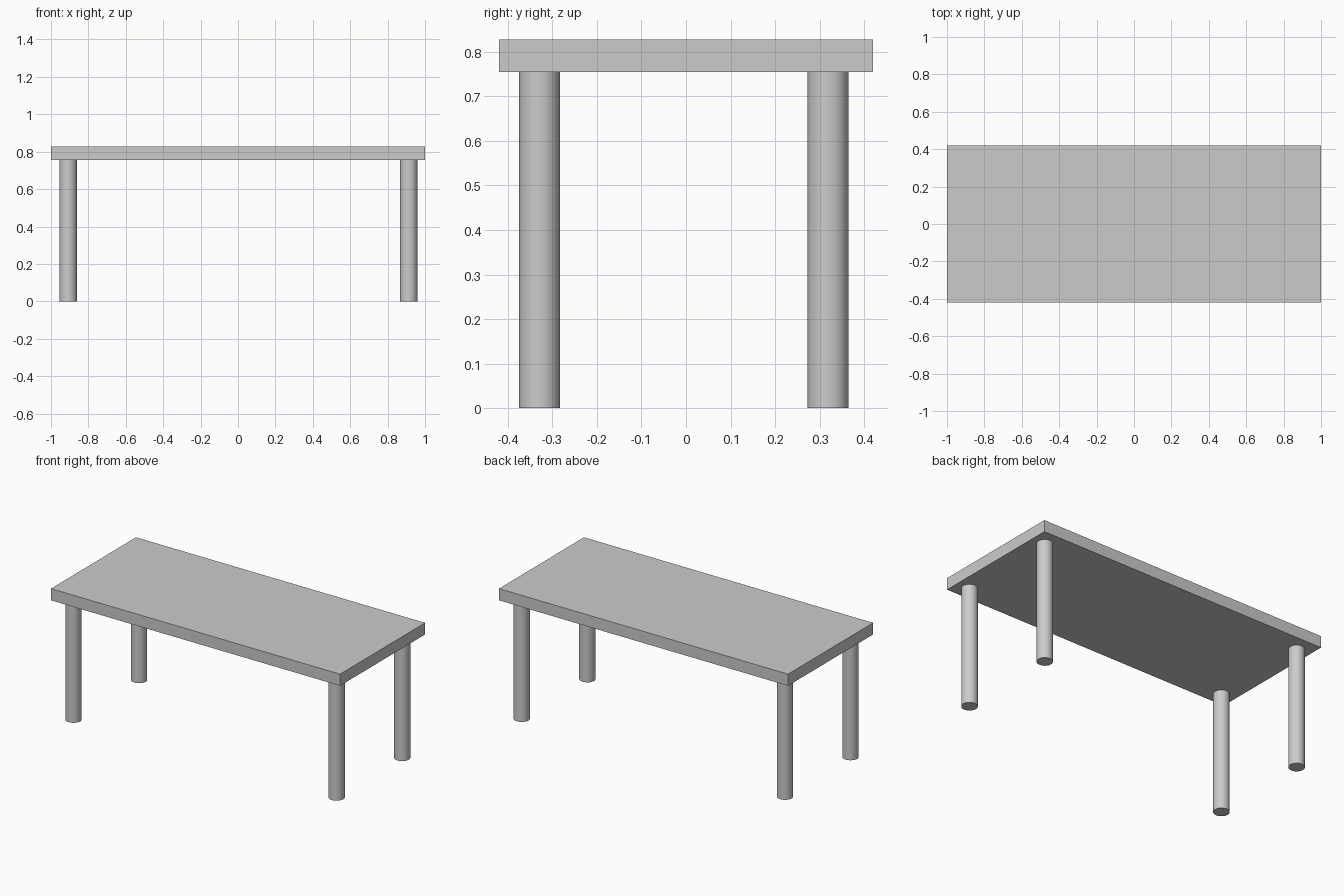
import bpy

if "Cube" in bpy.data.objects:
    bpy.data.objects.remove(bpy.data.objects["Cube"])

LEG_R, LEG_H = 0.046, 0.755
TOP_Z = 0.828

# Flat rectangular table top
bpy.ops.mesh.primitive_cube_add(size=1, location=(0, 0, (LEG_H + TOP_Z) / 2))
top = bpy.context.object
top.name = "table_top"
top.scale = (2.0, 0.84, TOP_Z - LEG_H)
bpy.ops.object.transform_apply(location=False, rotation=False, scale=True)


def add_leg(name, x, y):
    bpy.ops.mesh.primitive_cylinder_add(
        vertices=48, radius=LEG_R, depth=LEG_H, location=(x, y, LEG_H / 2))
    bpy.context.object.name = name
    bpy.ops.object.shade_smooth_by_angle()


# Four round legs, set in slightly from the corners
for side, x in (("left", -0.908), ("right", 0.913)):
    for end, y in (("front", -0.329), ("back", 0.319)):
        add_leg(f"{end}_{side}_leg", x, y)
